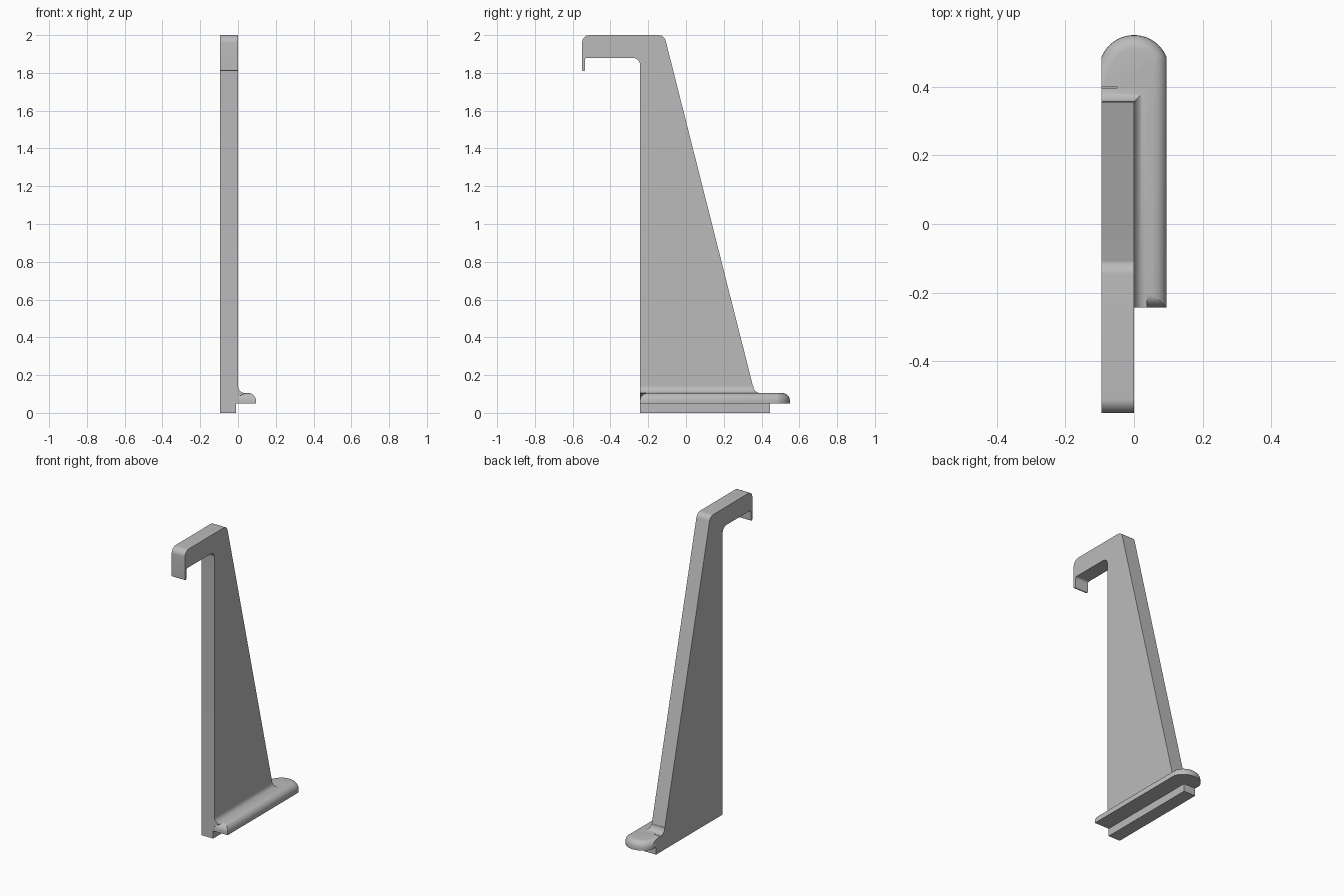
import bpy
import bmesh
from math import sin, cos, pi, radians
from mathutils import Vector

if "Cube" in bpy.data.objects:
    bpy.data.objects.remove(bpy.data.objects["Cube"])

grey = bpy.data.materials.new("light_grey")
grey.use_nodes = True
grey.diffuse_color = (0.5, 0.5, 0.5, 1)
grey.node_tree.nodes["Principled BSDF"].inputs["Base Color"].default_value = (0.5, 0.5, 0.5, 1)

LEFT, FACE = -0.095, 0.0      # sides of the upright plate
FRONT = -0.243                # front edge of the plate


def finish(name, bm):
    """Turn a bmesh into a smooth shaded object with crisp edges."""
    bmesh.ops.recalc_face_normals(bm, faces=bm.faces)
    mesh = bpy.data.meshes.new(name)
    bm.to_mesh(mesh)
    bm.free()
    mesh.materials.append(grey)
    ob = bpy.data.objects.new(name, mesh)
    bpy.context.collection.objects.link(ob)
    bpy.ops.object.select_all(action='DESELECT')
    bpy.context.view_layer.objects.active = ob
    ob.select_set(True)
    bpy.ops.object.shade_smooth_by_angle(angle=radians(30))
    return ob


def rounded(corners, steps=8):
    """Outline from (a, b, radius) corners, each rounded by a tangent arc."""
    out = []
    for i, (a, b, r) in enumerate(corners):
        p = Vector((a, b))
        if not r:
            out.append(p)
            continue
        u = (Vector(corners[i - 1][:2]) - p).normalized()
        v = (Vector(corners[(i + 1) % len(corners)][:2]) - p).normalized()
        half = u.angle(v) / 2
        centre = p + (u + v).normalized() * (r / sin(half))
        start = p + u * (r * cos(half) / sin(half)) - centre
        end = p + v * (r * cos(half) / sin(half)) - centre
        for k in range(steps + 1):
            d = start.lerp(end, k / steps).normalized()
            out.append(centre + d * r)
    return out


def prism(points, shift):
    """Extrude a flat outline of 3D points by a vector."""
    bm = bmesh.new()
    base = bm.faces.new([bm.verts.new(p) for p in points])
    new = bmesh.ops.extrude_face_region(bm, geom=[base], use_keep_orig=True)["geom"]
    bmesh.ops.translate(bm, vec=shift, verts=[g for g in new if isinstance(g, bmesh.types.BMVert)])
    return bm


# Upright tapered plate with the top hook
profile = rounded([
    (FRONT, 0.05, 0), (FRONT, 1.88, 0.04), (-0.535, 1.88, 0.014), (-0.535, 1.81, 0.005),
    (-0.55, 1.81, 0.005), (-0.55, 2.0, 0.04), (-0.115, 2.0, 0.04),
    (0.365, 0.1, 0), (0.4, 0.1, 0), (0.4, 0.05, 0)])
finish("hook_plate", prism([(LEFT, y, z) for y, z in profile], (FACE - LEFT, 0, 0)))

# Foot block under the plate
foot = [(LEFT, FRONT), (-0.01, FRONT), (-0.01, 0.445), (LEFT, 0.445)]
finish("foot_block", prism([(x, y, 0) for x, y in foot], (0, 0, 0.05)))

# Side ledge with a round back end and softened upper rim
SIDE, RADIUS, MID = 0.095, 0.102, 0.448
arc = [(RADIUS * cos(t), MID + RADIUS * sin(t))
       for t in [radians(21 + 138 * k / 24) for k in range(25)]]
outline = [(-0.05, FRONT), (SIDE, FRONT)] + arc + [(LEFT, 0.4), (-0.05, 0.4)]
bm = prism([(x, y, 0.05) for x, y in outline], (0, 0, 0.055))


def on_rim(e):
    a, b = (v.co for v in e.verts)
    if min(a.z, b.z) < 0.1:
        return False
    at_front = max(a.y, b.y) < FRONT + 0.01
    at_side = min(a.x, b.x) > 0.09
    at_back = min(a.y, b.y) > 0.45
    return at_front or at_side or at_back


bmesh.ops.bevel(bm, geom=[e for e in bm.edges if on_rim(e)], offset=0.04,
                segments=6, profile=0.5, affect='EDGES', clamp_overlap=False)
finish("side_ledge", bm)

# Concave fillet joining the plate to the ledge, mitred around the back corner
R, CORNER, TOP = 0.038, 0.356, 0.105
curve = [(R - R * cos(t), TOP + R - R * sin(t)) for t in [pi / 2 * k / 8 for k in range(9)]]
section = curve + [(0.0, 0.085), (-0.015, 0.085), (-0.015, TOP + R)]
bm = bmesh.new()
rows = [[bm.verts.new(p) for p in pts] for pts in (
    [(d, FRONT, z) for d, z in section],
    [(d, CORNER + d, z) for d, z in section],
    [(LEFT, CORNER + d, z) for d, z in section])]
for low, high in zip(rows, rows[1:]):
    for i in range(len(section)):
        j = (i + 1) % len(section)
        bm.faces.new((low[i], low[j], high[j], high[i]))
bm.faces.new(rows[0])
bm.faces.new(rows[-1])
finish("joint_fillet", bm)
